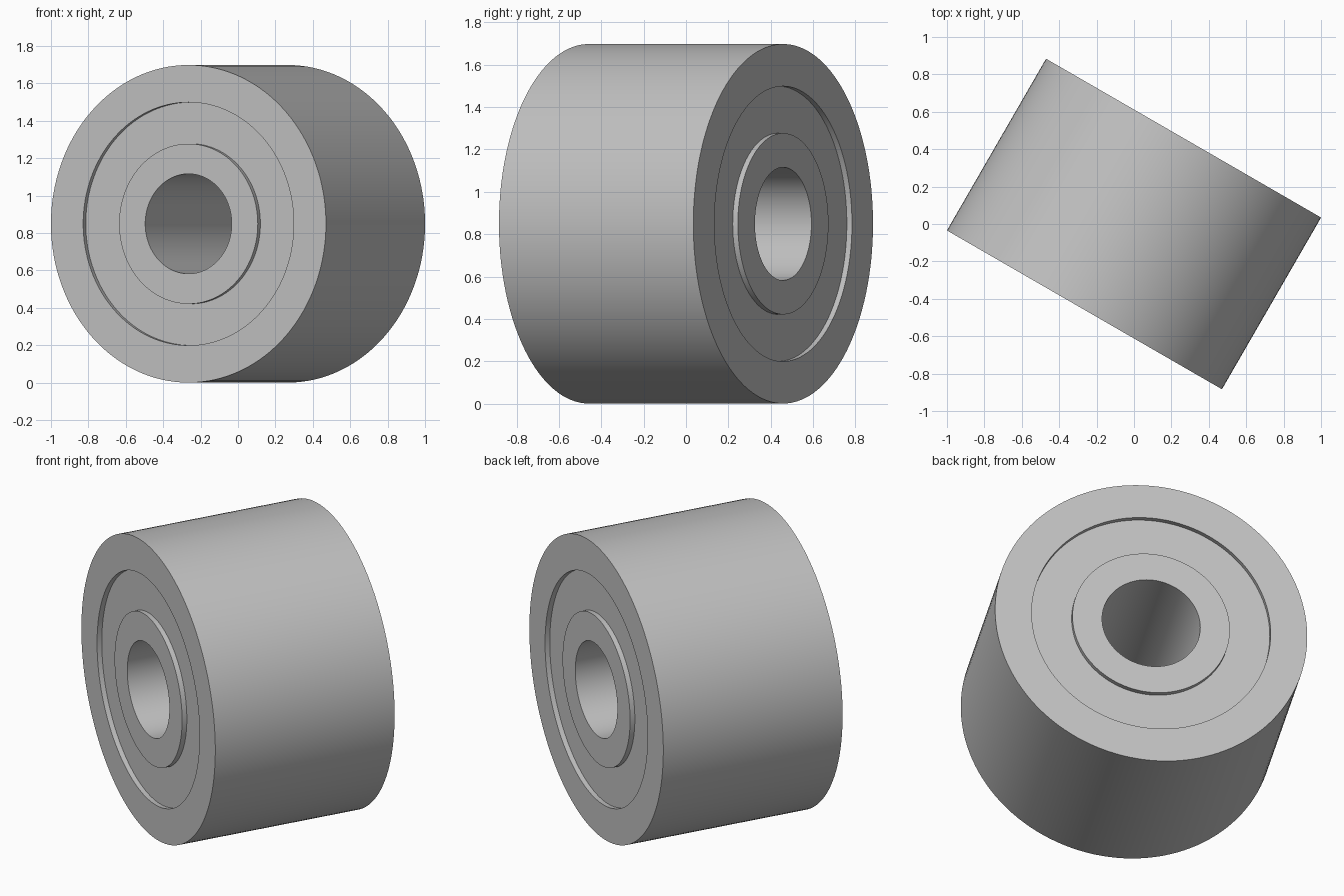
import bpy, bmesh, math
from mathutils import Matrix, Vector

default_cube = bpy.data.objects.get("Cube")
if default_cube:
    bpy.data.objects.remove(default_cube, do_unlink=True)

# Dimensions
RADIUS = 0.849
HALF = 0.53
BORE = 0.267
HUB = 0.428
RIM = 0.65
RECESS = 0.028
SEGMENTS = 128

# Plain grey metal
grey = bpy.data.materials.new("grey metal")
grey.use_nodes = True
colour = (0.54, 0.54, 0.54, 1)
grey.diffuse_color = colour
grey.node_tree.nodes["Principled BSDF"].inputs["Base Color"].default_value = colour


def lathe(name, profile, material):
    """Spin a closed (radius, offset) profile about the Y axis."""
    bm = bmesh.new()
    verts = [bm.verts.new((r, y, 0)) for r, y in profile]
    edges = [bm.edges.new((v, verts[(i + 1) % len(verts)])) for i, v in enumerate(verts)]
    bmesh.ops.spin(bm, geom=verts + edges, cent=(0, 0, 0), axis=(0, 1, 0),
                   angle=math.tau, steps=SEGMENTS, use_duplicate=False)
    bmesh.ops.remove_doubles(bm, verts=bm.verts, dist=0.0001)
    bmesh.ops.recalc_face_normals(bm, faces=bm.faces)
    mesh = bpy.data.meshes.new(name)
    bm.to_mesh(mesh)
    bm.free()
    mesh.materials.append(material)
    obj = bpy.data.objects.new(name, mesh)
    bpy.context.collection.objects.link(obj)
    return obj


# One end: bore edge, hub, ring-shaped recess and outer rim; mirrored for the other
end = [(BORE, HALF), (HUB, HALF), (HUB, HALF - RECESS),
       (RIM, HALF - RECESS), (RIM, HALF), (RADIUS, HALF)]
profile = end + [(r, -y) for r, y in reversed(end)]

roller = lathe("bearing_roller", profile, grey)
roller.data.transform(Matrix.Translation(Vector((0, 0, RADIUS)))
                      @ Matrix.Rotation(math.radians(-30), 4, "Z"))

# Smooth round walls with crisp rims
bpy.ops.object.select_all(action="DESELECT")
roller.select_set(True)
bpy.context.view_layer.objects.active = roller
bpy.ops.object.shade_smooth_by_angle(angle=math.radians(30))
